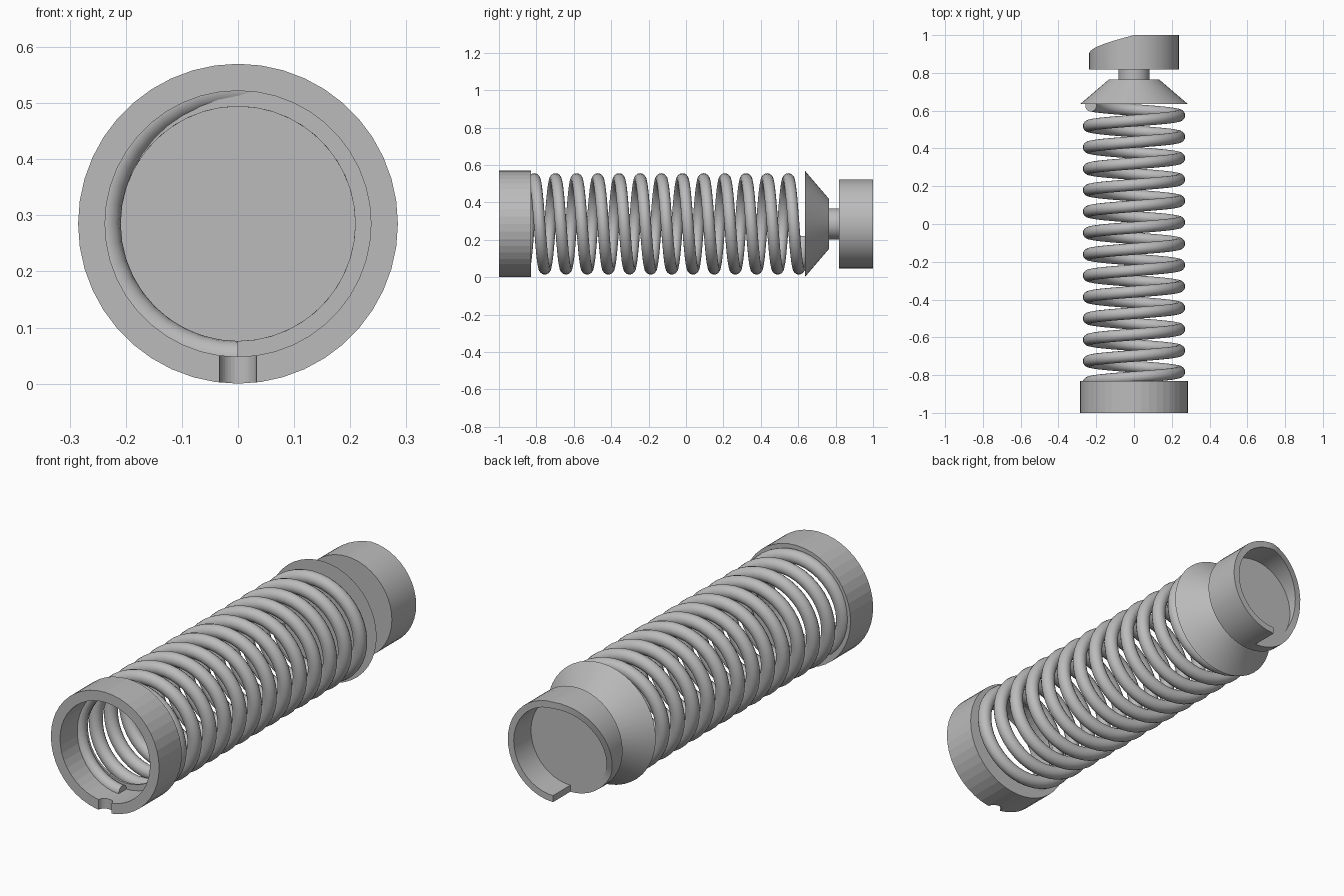
import bpy, bmesh
from math import sin, cos, pi, radians

cube = bpy.data.objects.get("Cube")
if cube:
    bpy.data.objects.remove(cube, do_unlink=True)

AXIS_Z = 0.285
SEG = 44

grey = bpy.data.materials.new("plain_grey")
grey.use_nodes = True
COLOUR = (0.5, 0.5, 0.5, 1)
grey.diffuse_color = COLOUR
grey.node_tree.nodes["Principled BSDF"].inputs["Base Color"].default_value = COLOUR


def around(a, r, y):
    """Point at angle a (0 = bottom, then towards -x) around the long axis."""
    return (-r * sin(a), y, AXIS_Z - r * cos(a))


def sweep(name, sections, loop=False, smooth=30):
    """Skin a row of closed sections; cap both ends unless it loops."""
    bm = bmesh.new()
    rows = [[bm.verts.new(p) for p in s] for s in sections]
    n = len(rows[0])
    pairs = list(zip(rows, rows[1:])) + ([(rows[-1], rows[0])] if loop else [])
    for a, b in pairs:
        for i in range(n):
            j = (i + 1) % n
            bm.faces.new((a[i], a[j], b[j], b[i]))
    if not loop:
        bm.faces.new(rows[0])
        bm.faces.new(rows[-1])
    bmesh.ops.remove_doubles(bm, verts=bm.verts, dist=1e-5)
    bmesh.ops.recalc_face_normals(bm, faces=bm.faces)
    mesh = bpy.data.meshes.new(name)
    bm.to_mesh(mesh)
    bm.free()
    mesh.materials.append(grey)
    obj = bpy.data.objects.new(name, mesh)
    bpy.context.collection.objects.link(obj)
    bpy.ops.object.select_all(action='DESELECT')
    obj.select_set(True)
    bpy.context.view_layer.objects.active = obj
    if smooth:
        bpy.ops.object.shade_smooth_by_angle(angle=radians(smooth))
    return obj


def lathe(name, profile, smooth=30):
    """Turn a closed (radius, y) profile around the long axis."""
    turns = [2 * pi * i / SEG for i in range(SEG)]
    return sweep(name, [[around(a, r, y) for r, y in profile] for a in turns], True, smooth)


# Front collar with a thin inner flange at its back
collar = lathe("front_collar", [(0.285, -1), (0.285, -0.83), (0.209, -0.83),
                                (0.209, -0.84), (0.237, -0.84), (0.237, -1)], 0)

# Half-round notch in the bottom of the collar's front edge
bpy.ops.mesh.primitive_cylinder_add(vertices=32, radius=0.033, depth=0.2, location=(0, -1, 0.03))
cutter = bpy.context.object
cutter.name = "notch_cutter"
cutter.hide_render = True
cutter.hide_set(True)
cut = collar.modifiers.new("notch", 'BOOLEAN')
cut.operation = 'DIFFERENCE'
cut.object = cutter
cut.solver = 'EXACT'

# Round-wire coil
PITCH, TURNS, START, STEPS, SIDES = 0.1132, 13.2, -0.868, 40, 16
coil_sections = []
for i in range(int(TURNS * STEPS) + 1):
    a = 2 * pi * i / STEPS
    y = START + PITCH * i / STEPS
    ring = [2 * pi * k / SIDES for k in range(SIDES)]
    coil_sections.append([around(a, 0.24 + 0.031 * cos(t), y + 0.031 * sin(t)) for t in ring])
sweep("coil_spring", coil_sections, smooth=50)

# Tapered rear seat, neck and floor of the end cup
lathe("tapered_seat", [(0, 0.635), (0.285, 0.635), (0.133, 0.765), (0, 0.765)])
lathe("neck", [(0, 0.75), (0.083, 0.75), (0.083, 0.83), (0, 0.83)])
FLOOR = 0.87
lathe("cup_floor", [(0, 0.817), (0.22, 0.817), (0.22, FLOOR), (0, FLOOR)])


# Cup wall whose rim ramps up on one side and drops in a step at the bottom
def rim(a):
    return max(FLOOR, min(1, 1 - 0.1 * (pi - a) / (pi / 2)))


wall = []
for i in range(SEG + 1):
    a = 2 * pi * i / SEG
    wall.append([around(a, r, y) for r, y in
                 ((0.207, 0.817), (0.238, 0.817), (0.238, rim(a)), (0.207, rim(a)))])
# Nudge the end section so the step keeps its own faces
wall[-1] = [(x + 0.0002, y, z) for x, y, z in wall[-1]]
sweep("cup_wall", wall)
